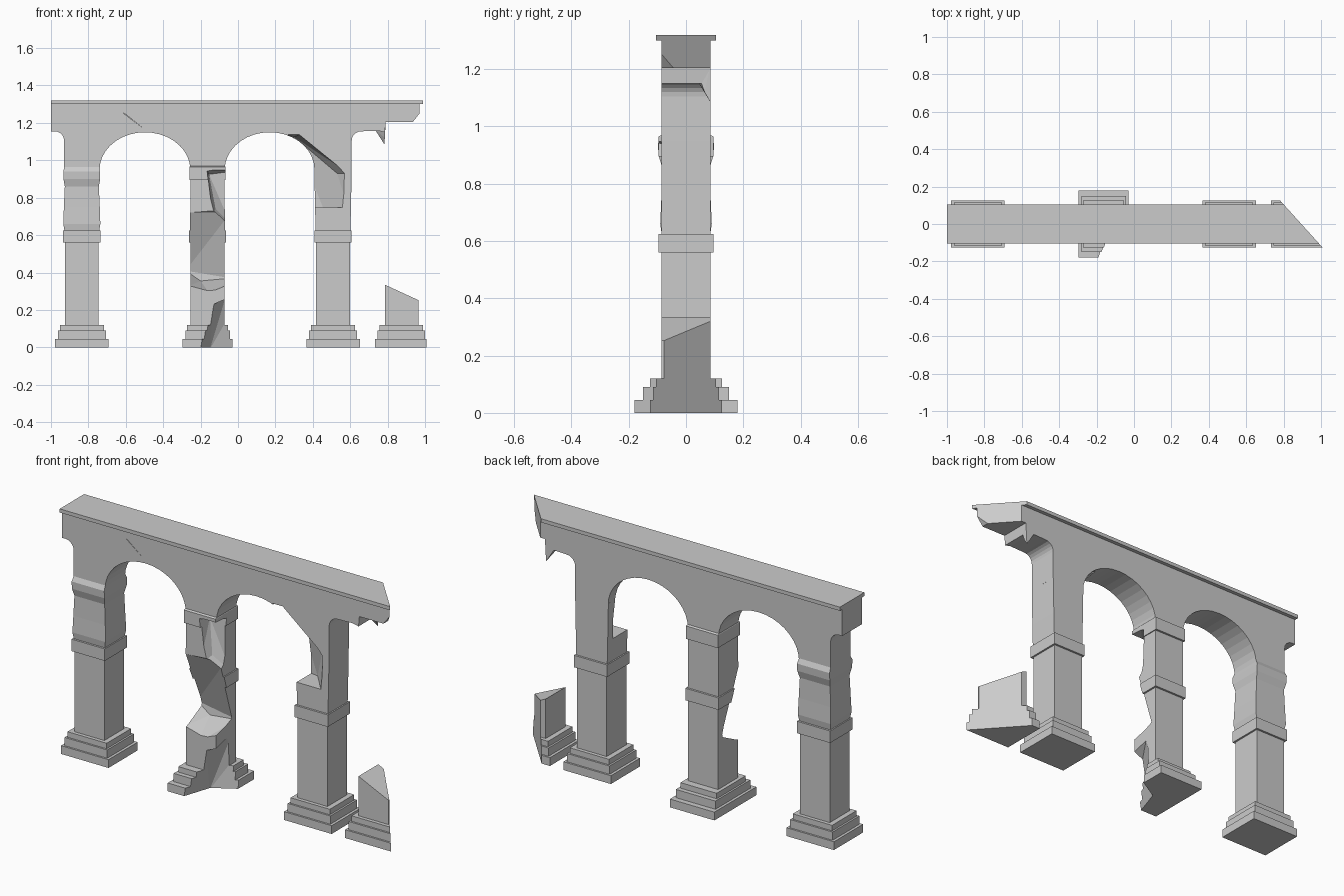
import bpy, bmesh, math

if "Cube" in bpy.data.objects:
    bpy.data.objects.remove(bpy.data.objects["Cube"])


def make_object(name, bm):
    bmesh.ops.recalc_face_normals(bm, faces=bm.faces[:])
    mesh = bpy.data.meshes.new(name)
    bm.to_mesh(mesh)
    bm.free()
    ob = bpy.data.objects.new(name, mesh)
    bpy.context.collection.objects.link(ob)
    return ob


def stack(name, cx, levels):
    """One closed mesh through rectangular rings (z, half width, half depth)."""
    bm = bmesh.new()
    rings = [[bm.verts.new((cx + sx * hx, sy * hy, z))
              for sx, sy in ((-1, -1), (1, -1), (1, 1), (-1, 1))] for z, hx, hy in levels]
    for a, b in zip(rings, rings[1:]):
        for i in range(4):
            j = (i + 1) % 4
            bm.faces.new((a[i], a[j], b[j], b[i]))
    bm.faces.new(rings[0])
    bm.faces.new(rings[-1])
    return make_object(name, bm)


def extrude_profile(name, pts, y0, y1):
    bm = bmesh.new()
    face = bm.faces.new([bm.verts.new((x, y0, z)) for x, z in pts])
    res = bmesh.ops.extrude_face_region(bm, geom=[face])
    verts = [v for v in res["geom"] if isinstance(v, bmesh.types.BMVert)]
    bmesh.ops.translate(bm, vec=(0, y1 - y0, 0), verts=verts)
    return make_object(name, bm)


def hull(name, pts):
    bm = bmesh.new()
    for p in pts:
        bm.verts.new(p)
    res = bmesh.ops.convex_hull(bm, input=bm.verts[:])
    junk = {v for v in res["geom_interior"] + res["geom_unused"]
            if isinstance(v, bmesh.types.BMVert)}
    bmesh.ops.delete(bm, geom=list(junk), context='VERTS')
    return make_object(name, bm)


def cut(targets, pts):
    """Break a convex chunk away from each target."""
    cutter = hull("break_cutter", pts)
    cutter.hide_render = True
    for ob in targets:
        mod = ob.modifiers.new("break", 'BOOLEAN')
        mod.operation, mod.solver, mod.object = 'DIFFERENCE', 'EXACT', cutter
        deps = bpy.context.evaluated_depsgraph_get()
        mesh = bpy.data.meshes.new_from_object(ob.evaluated_get(deps))
        ob.modifiers.clear()
        ob.data = mesh
    bpy.data.objects.remove(cutter)


def arc(cx, cz, rx, rz, a0, a1, n):
    return [(cx + rx * math.cos(math.radians(a0 + (a1 - a0) * i / n)),
             cz + rz * math.sin(math.radians(a0 + (a1 - a0) * i / n))) for i in range(n + 1)]


def base(bx, ys, hx, hy):
    """Three stepped courses followed by the foot of the shaft."""
    lv = []
    for z0, z1, dx, y in zip((0, .045, .09), (.045, .09, .12), (0, .015, .025), ys):
        lv += [(z0, bx - dx, y), (z1, bx - dx, y)]
    return lv + [(.12, hx, hy)]


H, D = .09, .085
BAND = [(.56, H, D), (.56, .10, .096), (.625, .10, .096), (.625, .093, D)]
LOW = (.125, .115, .105)
DEEP = (.18, .15, .125)

# Piers
left_pier = stack("left_pier", -.835, base(.143, LOW, H, D) + BAND + [
    (.66, .099, .09), (.75, .096, .086), (.86, .091, .084), (.90, .098, .096),
    (.94, .098, .098), (.965, .095, D)])
middle_pier = stack("middle_pier", -.163, base(.134, DEEP, H, D) + BAND + [
    (.895, .091, D), (.895, .096, .096), (.965, .096, .096), (.97, .093, D)])
right_pier = stack("right_pier", .508, base(.143, LOW, H, D) + BAND + [(.75, .096, D), (.955, .1, D)])
pier_stump = stack("pier_stump", .875, base(.143, LOW, H, D) + [(.36, H, D)])

# Arcade wall with two arches and two rounded half bays
profile = [(-1, 1.30), (-1, 1.155)]
profile += arc(-.98, 1.105, .05, .05, 90, 0, 5) + [(-.93, .95)]
profile += arc(-.4975, .95, .2425, .2, 180, 0, 18)
profile += arc(.169, .95, .24, .2, 180, 0, 18)
profile += [(.608, .95)] + arc(.658, 1.105, .05, .05, 180, 90, 5)
profile += [(.75, 1.158), (.785, 1.15), (.79, 1.205), (.935, 1.205), (.97, 1.25), (1.02, 1.30)]
wall = extrude_profile("arcade_wall", profile, -D, D)

# Cornice slab
cornice = extrude_profile("cornice", [(-1, 1.30), (1.05, 1.30), (1.05, 1.32), (-1, 1.32)], -.105, .105)

# Remnant of the lost arch hanging at the back
hull("hanging_remnant", [(.735, D, 1.16), (.735, .04, 1.16), (.785, .04, 1.19), (.79, D, 1.21),
                         (.785, .065, 1.12), (.783, D, 1.085), (.765, D, 1.125)])

# Diagonal break through the right end
cut([wall, cornice, pier_stump],
    [(x, y, z) for z in (-.1, 1.5) for x, y in ((.75, .16), (1.035, -.155), (1.3, -.155), (1.3, .16))])
cut([pier_stump], [(.6, -.2, .42), (1.1, -.2, .19), (.6, .2, .42), (1.1, .2, .19),
                   (.6, -.2, .6), (1.1, -.2, .6), (.6, .2, .6), (1.1, .2, .6)])

# Broken shoulder of the right pier
cut([wall, right_pier],
    [(.30, -.12, .747), (.588, -.12, .747), (.594, -.12, .93), (.335, -.12, 1.14), (.26, -.12, 1.14),
     (.30, .055, .747), (.455, .035, .747), (.53, -.03, .93), (.30, .055, 1.125)])

# Waist bite, upper notch and broken foot of the middle pier
cut([middle_pier],
    [(-.28, -.13, .75), (-.04, -.13, .75), (-.28, -.087, .72), (-.04, -.06, .72),
     (-.28, .05, .41), (-.20, .045, .355), (-.04, .05, .37),
     (-.28, -.13, .32), (-.15, -.13, .285), (-.04, -.13, .33)])
cut([middle_pier],
    [(-.17, -.13, .95), (-.04, -.13, .95), (-.155, -.02, .925), (-.04, .0, .94),
     (-.14, -.13, .70), (-.04, -.13, .66), (-.04, -.01, .66), (-.12, -.05, .74)])
cut([middle_pier],
    [(-.21, -.21, -.01), (.02, -.21, -.01), (.02, .07, -.01), (-.15, -.03, -.01),
     (-.13, -.088, .23), (-.06, -.088, .26), (-.06, .03, .29), (-.03, .06, .2),
     (-.16, -.21, .1)])

# Crack in the wall face
cut([wall], [(x, y, z) for y in (-.1, -.07)
             for x, z in ((-.615, 1.257), (-.61, 1.25), (-.505, 1.17), (-.50, 1.166))])
